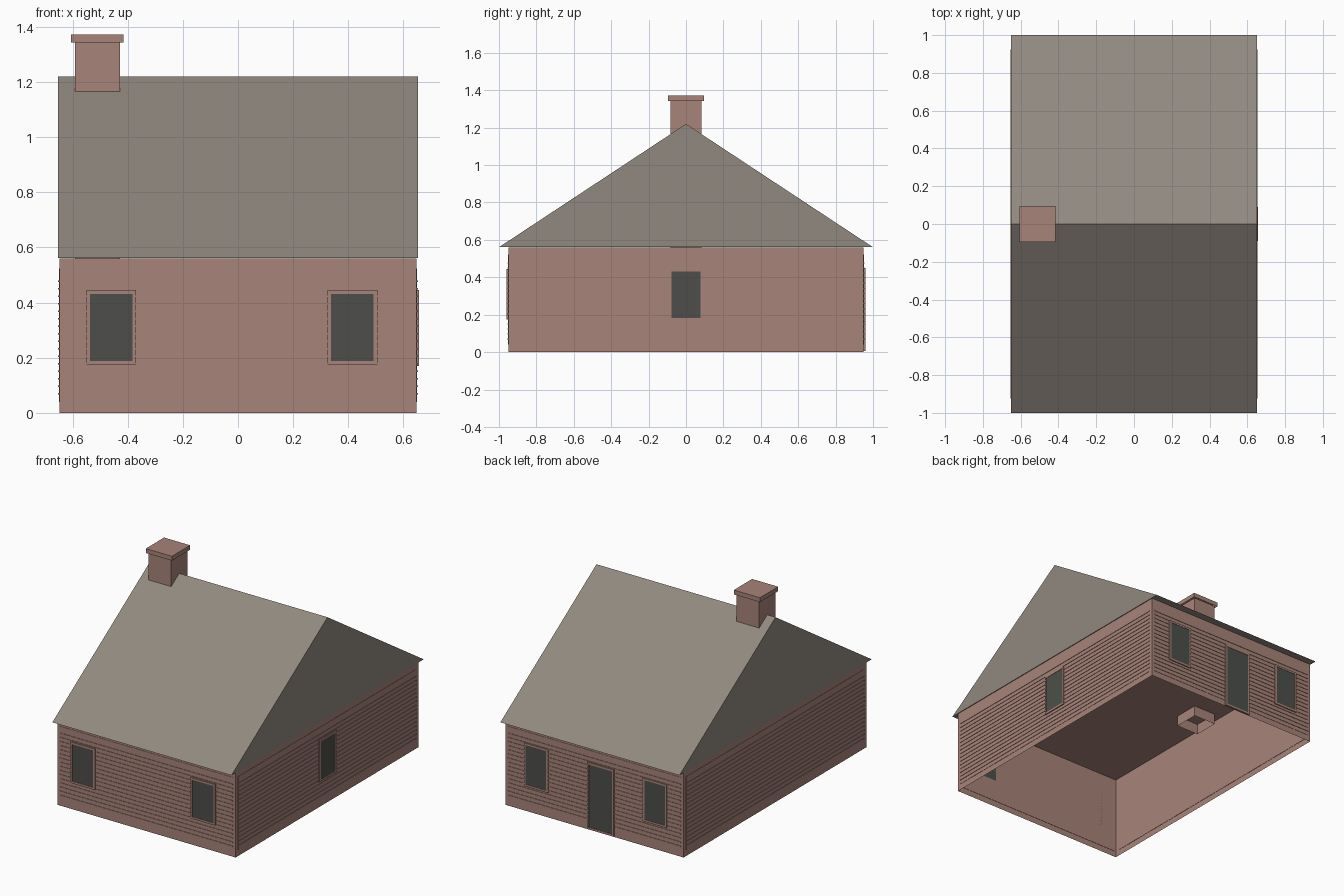
import bpy, bmesh

if "Cube" in bpy.data.objects:
    bpy.data.objects.remove(bpy.data.objects["Cube"], do_unlink=True)


def material(name, rgb):
    m = bpy.data.materials.new(name)
    m.use_nodes = True
    col = (*rgb, 1)
    m.diffuse_color = col
    bsdf = next(n for n in m.node_tree.nodes if n.type == "BSDF_PRINCIPLED")
    bsdf.inputs["Base Color"].default_value = col
    bsdf.inputs["Roughness"].default_value = 0.9
    return m


BRICK = material("brick_red_brown", (0.39, 0.23, 0.19))
ROOF = material("roof_grey", (0.285, 0.25, 0.215))
GLASS = material("dark_glass", (0.074, 0.078, 0.069))


def finish(bm, name, mat):
    mesh = bpy.data.meshes.new(name)
    bmesh.ops.recalc_face_normals(bm, faces=bm.faces)
    bm.to_mesh(mesh)
    bm.free()
    mesh.materials.append(mat)
    obj = bpy.data.objects.new(name, mesh)
    bpy.context.collection.objects.link(obj)
    return obj


def add_box(bm, xs, ys, zs):
    verts = bmesh.ops.create_cube(bm, size=1)["verts"]
    for v in verts:
        v.co = [r[0] if c < 0 else r[1] for c, r in zip(v.co, (xs, ys, zs))]
    return verts


def open_box(name, xs, ys, zs, mat):
    """Box shell without its bottom face."""
    bm = bmesh.new()
    add_box(bm, xs, ys, zs)
    bmesh.ops.recalc_face_normals(bm, faces=bm.faces)
    bottom = [f for f in bm.faces if f.normal.z < -0.5]
    bmesh.ops.delete(bm, geom=bottom, context="FACES_ONLY")
    return finish(bm, name, mat)


WX, WY, WALL_TOP = 0.648, 0.95, 0.56


def wall_box(bm, side, u, z, depth):
    """Thin box standing proud of one wall; u runs along x or y."""
    if side in ("front", "back"):
        s = -1 if side == "front" else 1
        add_box(bm, u, sorted((s * (WY - 0.002), s * (WY + depth))), z)
    else:
        s = -1 if side == "right" else 1
        add_box(bm, sorted((s * (WX - 0.002), s * (WX + depth))), u, z)


def siding(side, half):
    # Backing panel with evenly spaced narrow courses
    bm = bmesh.new()
    wall_box(bm, side, (-half, half), (0.04, 0.523), 0.002)
    for i in range(16):
        z = 0.069 + i * 0.0272
        wall_box(bm, side, (-half, half), (z - 0.003, z + 0.003), 0.005)
    finish(bm, side + "_siding", BRICK)


def opening(name, side, u0, u1, z0, z1, trim=0.013):
    # Trim around a flat pane
    bm = bmesh.new()
    for u in ((u0, u0 + trim), (u1 - trim, u1)):
        wall_box(bm, side, u, (z0, z1), 0.009)
    for z in ((z0, z0 + trim), (z1 - trim, z1)):
        wall_box(bm, side, (u0 + trim, u1 - trim), z, 0.009)
    finish(bm, name + "_frame", BRICK)
    bm = bmesh.new()
    wall_box(bm, side, (u0 + trim, u1 - trim), (z0 + trim, z1 - trim), 0.007)
    finish(bm, name + "_pane", GLASS)


# Walls, open underneath
open_box("walls", (-WX, WX), (-WY, WY), (0, WALL_TOP), BRICK)
for side, half in (("front", 0.63), ("back", 0.63), ("left", 0.925), ("right", 0.925)):
    siding(side, half)

# Windows and back door
opening("front_right_window", "front", -0.55, -0.37, 0.175, 0.445)
opening("front_left_window", "front", 0.325, 0.505, 0.175, 0.445)
opening("side_window", "left", -0.09, 0.09, 0.17, 0.445)
opening("back_left_window", "back", 0.335, 0.51, 0.165, 0.45)
opening("back_right_window", "back", -0.53, -0.355, 0.165, 0.45)
opening("back_door", "back", -0.145, 0.05, 0.005, 0.445)

# Gabled roof: triangular profile extruded along x
bm = bmesh.new()
profile = [(-1, WALL_TOP + 0.001), (1, WALL_TOP + 0.001), (0, 1.22)]
gable = bm.faces.new([bm.verts.new((-0.652, y, z)) for y, z in profile])
end = bmesh.ops.extrude_face_region(bm, geom=[gable])["geom"]
for v in end:
    if isinstance(v, bmesh.types.BMVert):
        v.co.x = 0.652
finish(bm, "roof", ROOF)

# Chimney runs through the roof and just below the ceiling
open_box("chimney", (-0.592, -0.428), (-0.084, 0.084), (0.49, 1.345), BRICK)
open_box("chimney_cap", (-0.605, -0.415), (-0.095, 0.095), (1.343, 1.372), BRICK)
